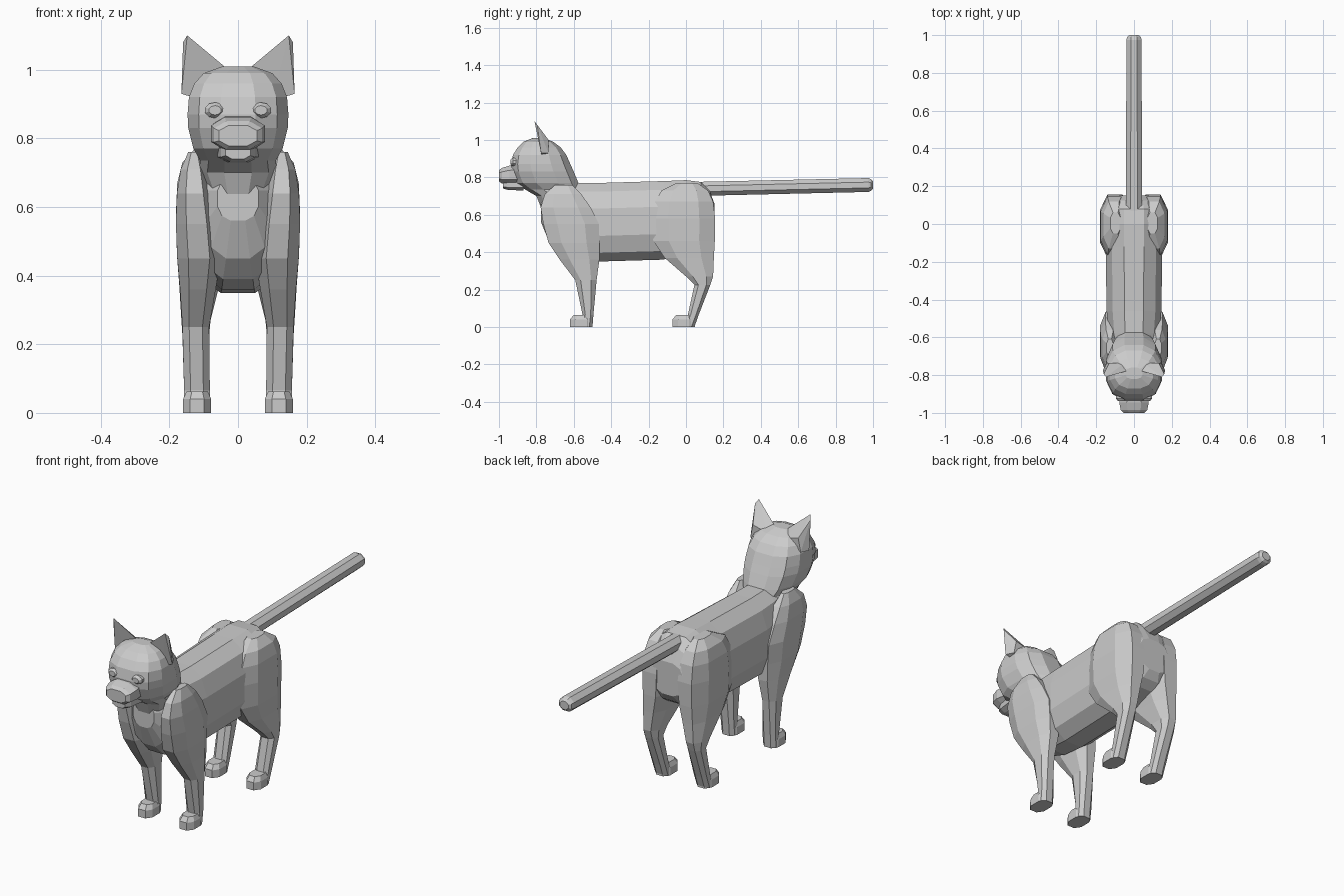
import bpy, bmesh
from math import sin, cos, pi, copysign


def finish(bm, name, mirror):
    bmesh.ops.recalc_face_normals(bm, faces=bm.faces[:])
    me = bpy.data.meshes.new(name)
    bm.to_mesh(me)
    bm.free()
    ob = bpy.data.objects.new(name, me)
    bpy.context.collection.objects.link(ob)
    if mirror:
        ob.modifiers.new("mirror", 'MIRROR').use_mirror_merge = False
    return ob


def loft(name, rings, axis='z', n=12, power=0.8, mirror=False):
    """Skin rings (t, x0, x1, b0, b1): t along the axis, bounds across it."""
    off = pi / n
    top = max(abs(cos(off + 2 * pi * i / n)) for i in range(n)) ** power
    unit = []
    for i in range(n):
        c, s = cos(off + 2 * pi * i / n), sin(off + 2 * pi * i / n)
        unit.append((copysign(abs(c) ** power, c) / top,
                     copysign(abs(s) ** power, s) / top))
    bm = bmesh.new()
    loops = []
    for t, x0, x1, b0, b1 in rings:
        loop = []
        for u, v in unit:
            x = (x0 + x1) / 2 + u * (x1 - x0) / 2
            b = (b0 + b1) / 2 + v * (b1 - b0) / 2
            loop.append(bm.verts.new((x, b, t) if axis == 'z' else (x, t, b)))
        loops.append(loop)
    for a, b in zip(loops, loops[1:]):
        for i in range(n):
            j = (i + 1) % n
            bm.faces.new((a[i], a[j], b[j], b[i]))
    bm.faces.new(loops[0])
    bm.faces.new(loops[-1])
    return finish(bm, name, mirror)


def sym(rows):
    """Rows (t, half width, b0, b1) for parts centred on x = 0."""
    return [(t, -w, w, a, b) for t, w, a, b in rows]


# Torso from chest to rump
loft("body", sym([
    (-0.775, 0.06, 0.56, 0.69), (-0.73, 0.10, 0.45, 0.745),
    (-0.67, 0.125, 0.39, 0.765), (-0.58, 0.135, 0.36, 0.77),
    (-0.46, 0.145, 0.35, 0.77), (-0.12, 0.15, 0.36, 0.78),
    (0.0, 0.155, 0.40, 0.785), (0.08, 0.15, 0.42, 0.775),
    (0.125, 0.13, 0.45, 0.73), (0.152, 0.09, 0.49, 0.66)]), axis='y')

# Head and neck in one skin
loft("head_and_neck", sym([
    (0.60, 0.07, -0.76, -0.55), (0.70, 0.115, -0.80, -0.545),
    (0.735, 0.11, -0.86, -0.56), (0.77, 0.13, -0.91, -0.575),
    (0.83, 0.145, -0.932, -0.60), (0.87, 0.147, -0.935, -0.618),
    (0.92, 0.143, -0.925, -0.64), (0.96, 0.127, -0.90, -0.67),
    (0.99, 0.10, -0.87, -0.71), (1.01, 0.045, -0.82, -0.76)]))

# Muzzle and lower jaw
loft("muzzle", sym([
    (-0.88, 0.07, 0.76, 0.87), (-0.945, 0.078, 0.765, 0.862),
    (-0.985, 0.07, 0.768, 0.85), (-1.0, 0.055, 0.778, 0.838)]),
    axis='y', n=8)
loft("chin", sym([
    (-0.87, 0.06, 0.73, 0.79), (-0.95, 0.05, 0.732, 0.785),
    (-0.978, 0.036, 0.74, 0.78)]), axis='y', n=8)

# Eyes
loft("eyes", [
    (-0.89, 0.038, 0.096, 0.86, 0.904), (-0.925, 0.038, 0.096, 0.86, 0.904),
    (-0.938, 0.05, 0.084, 0.869, 0.895)],
    axis='y', n=10, power=1, mirror=True)

# Ears: thin wedges leaning forward
bm = bmesh.new()
for p in [(0.148, -0.81, 1.10), (0.160, -0.795, 1.08), (0.165, -0.775, 0.93),
          (0.028, -0.775, 1.00), (0.05, -0.735, 0.98), (0.13, -0.735, 1.0),
          (0.145, -0.735, 0.93), (0.10, -0.765, 0.91)]:
    bm.verts.new(p)
bmesh.ops.convex_hull(bm, input=bm.verts[:])
finish(bm, "ears", True)

# Front legs with shoulders
loft("front_legs", [
    (0.0, 0.082, 0.156, -0.57, -0.50), (0.065, 0.082, 0.157, -0.553, -0.495),
    (0.25, 0.084, 0.162, -0.592, -0.478), (0.36, 0.065, 0.169, -0.675, -0.463),
    (0.45, 0.05, 0.177, -0.735, -0.463), (0.55, 0.06, 0.181, -0.763, -0.465),
    (0.64, 0.075, 0.178, -0.777, -0.51), (0.71, 0.09, 0.167, -0.755, -0.56),
    (0.76, 0.11, 0.145, -0.70, -0.61)], n=8, mirror=True)

# Hind legs with thighs
loft("hind_legs", [
    (0.0, 0.082, 0.156, -0.02, 0.045), (0.065, 0.082, 0.157, 0.01, 0.068),
    (0.225, 0.084, 0.162, 0.045, 0.13), (0.27, 0.08, 0.165, 0.0, 0.145),
    (0.37, 0.055, 0.171, -0.115, 0.149), (0.46, 0.03, 0.178, -0.175, 0.154),
    (0.58, 0.02, 0.181, -0.18, 0.156), (0.67, 0.03, 0.177, -0.165, 0.145),
    (0.73, 0.05, 0.162, -0.13, 0.118), (0.77, 0.07, 0.125, -0.05, 0.06)],
    n=8, mirror=True)

# Paws
for name, y in (("front_paws", -0.62), ("hind_paws", -0.072)):
    loft(name, [
        (0.0, 0.078, 0.160, y, y + 0.12),
        (0.04, 0.078, 0.160, y, y + 0.12),
        (0.063, 0.088, 0.150, y + 0.018, y + 0.11)],
        n=8, mirror=True)

# Straight tail
loft("tail", sym([
    (0.03, 0.043, 0.70, 0.775), (0.975, 0.04, 0.722, 0.796),
    (0.99, 0.036, 0.728, 0.79), (1.0, 0.024, 0.738, 0.78)]),
    axis='y', n=8, power=1)
